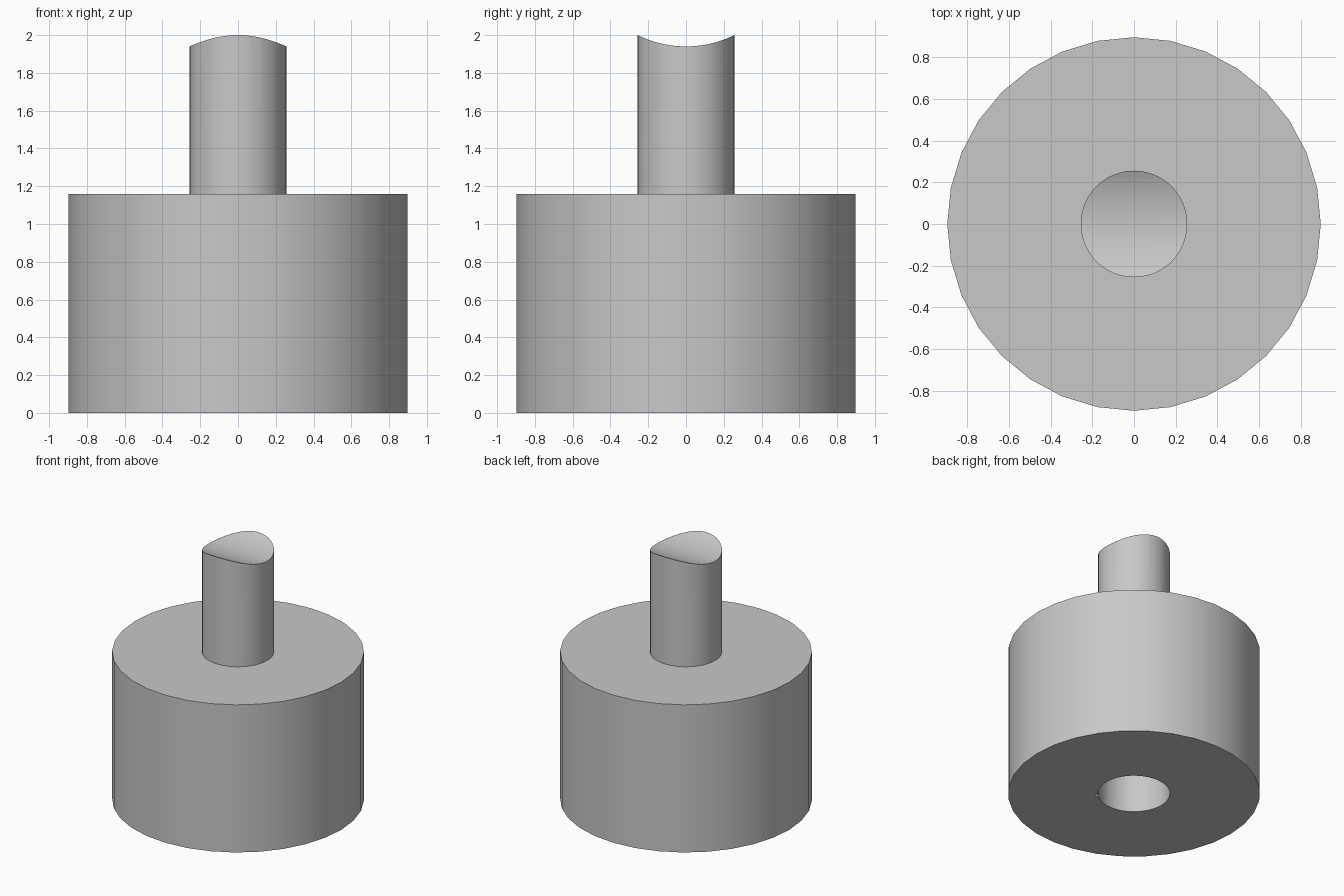
import bpy, math

if "Cube" in bpy.data.objects:
    bpy.data.objects.remove(bpy.data.objects["Cube"], do_unlink=True)

BODY_R, BODY_H = 0.897, 1.16
STEM_R, TOP, SADDLE = 0.256, 2.0, 1.94
SOCKET_DEPTH = 0.84

grey = bpy.data.materials.new("plain grey")
grey.use_nodes = True
colour = (0.58, 0.58, 0.58, 1)
grey.diffuse_color = colour
grey.node_tree.nodes["Principled BSDF"].inputs["Base Color"].default_value = colour


def cylinder(name, radius, low, high, sides):
    bpy.ops.mesh.primitive_cylinder_add(
        vertices=sides, radius=radius, depth=high - low,
        location=(0, 0, (low + high) / 2))
    obj = bpy.context.object
    obj.name = name
    obj.data.materials.append(grey)
    return obj


def boolean(obj, other, operation):
    mod = obj.modifiers.new(operation.lower(), 'BOOLEAN')
    mod.operation = operation
    mod.solver = 'EXACT'
    mod.object = other
    bpy.context.view_layer.objects.active = obj
    bpy.ops.object.modifier_apply(modifier=mod.name)
    bpy.data.objects.remove(other, do_unlink=True)


# Wide body with a stem rising from it
body = cylinder("body_with_stem", BODY_R, 0, BODY_H, 32)
stem = cylinder("stem", STEM_R, BODY_H - 0.1, TOP + 0.1, 48)

# Saddle-shaped stem top, scooped along x
sagitta = TOP - SADDLE
scoop_r = (STEM_R ** 2 + sagitta ** 2) / (2 * sagitta)
scoop = cylinder("scoop_cutter", scoop_r, -1, 1, 128)
scoop.rotation_euler = (0, math.pi / 2, 0)
scoop.location = (0, 0, SADDLE + scoop_r)
bpy.context.view_layer.update()
boolean(stem, scoop, 'DIFFERENCE')
boolean(body, stem, 'UNION')

# Socket in the underside, matching the stem
boolean(body, cylinder("socket_cutter", STEM_R, -0.1, SOCKET_DEPTH, 48), 'DIFFERENCE')

# Small key slot in the socket wall
bpy.ops.mesh.primitive_cube_add(
    size=1, location=(STEM_R * math.sqrt(0.5), -STEM_R * math.sqrt(0.5), 0.02),
    rotation=(0, 0, -math.pi / 4))
slot = bpy.context.object
slot.scale = (0.03, 0.025, 0.21)
bpy.context.view_layer.update()
boolean(body, slot, 'DIFFERENCE')

bpy.ops.object.select_all(action='DESELECT')
body.select_set(True)
bpy.context.view_layer.objects.active = body
bpy.ops.object.shade_smooth_by_angle(angle=math.radians(30))
